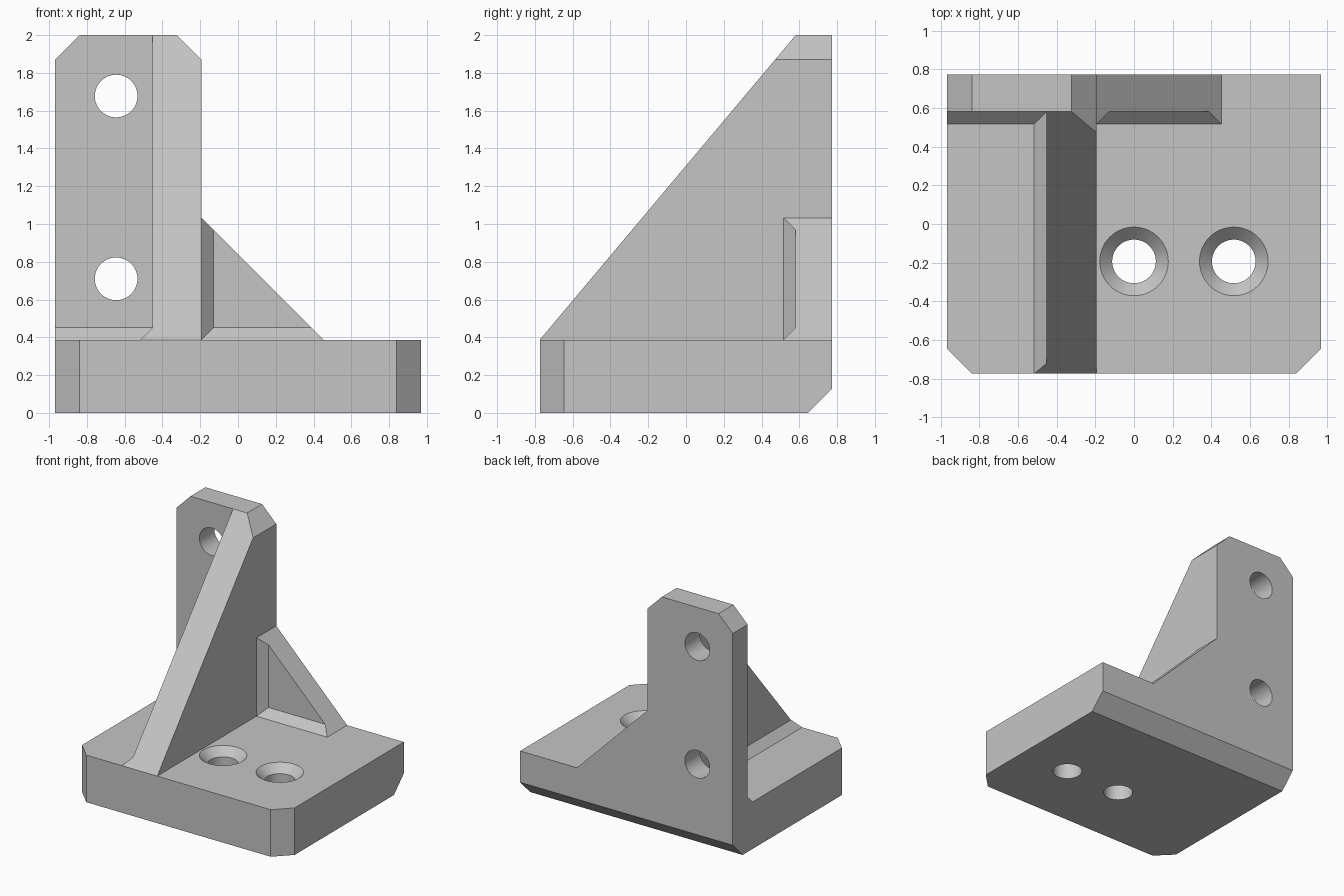
import bpy, bmesh, math
from mathutils import Vector

if "Cube" in bpy.data.objects:
    bpy.data.objects.remove(bpy.data.objects["Cube"])

U = 2 / 31          # design module: the bracket is 31 modules tall

grey = bpy.data.materials.new("light grey")
grey.use_nodes = True
grey.diffuse_color = (0.56, 0.56, 0.56, 1)
grey.node_tree.nodes["Principled BSDF"].inputs["Base Color"].default_value = grey.diffuse_color


def finish(name, bm):
    bmesh.ops.recalc_face_normals(bm, faces=bm.faces)
    bmesh.ops.scale(bm, vec=(U, U, U), verts=bm.verts)
    mesh = bpy.data.meshes.new(name)
    bm.to_mesh(mesh)
    bm.free()
    mesh.materials.append(grey)
    ob = bpy.data.objects.new(name, mesh)
    bpy.context.collection.objects.link(ob)
    return ob


def prism(name, axis, profile, start, end, clip=None):
    """Extrude a profile along an axis, then trim it by a (point, normal) plane."""
    place = {"x": lambda a, b: (start, a, b),
             "y": lambda a, b: (a, start, b),
             "z": lambda a, b: (a, b, start)}[axis]
    offset = Vector([(end - start) * (axis == k) for k in "xyz"])
    bm = bmesh.new()
    face = bm.faces.new([bm.verts.new(place(*p)) for p in profile])
    top = bmesh.ops.extrude_face_region(bm, geom=[face], use_keep_orig=True)["geom"]
    bmesh.ops.translate(bm, vec=offset, verts=[v for v in top if isinstance(v, bmesh.types.BMVert)])
    if clip:
        bmesh.ops.bisect_plane(bm, geom=bm.verts[:] + bm.edges[:] + bm.faces[:],
                               plane_co=clip[0], plane_no=clip[1], clear_outer=True, dist=1e-4)
        bmesh.ops.holes_fill(bm, edges=[e for e in bm.edges if e.is_boundary])
    return finish(name, bm)


def drill(name, axis, centre, rings, sides=64):
    """Turned cutter made from (radius, distance along axis) rings."""
    bm = bmesh.new()
    loops = []
    for r, h in rings:
        loop = []
        for i in range(sides):
            a = math.tau * i / sides
            u, v = centre[0] + r * math.cos(a), centre[1] + r * math.sin(a)
            loop.append(bm.verts.new((u, v, h) if axis == "z" else (u, h, v)))
        loops.append(loop)
    for low, high in zip(loops, loops[1:]):
        for i in range(sides):
            j = (i + 1) % sides
            bm.faces.new((low[i], low[j], high[j], high[i]))
    bm.faces.new(loops[0])
    bm.faces.new(loops[-1])
    return finish(name, bm)


def combine(target, tool, operation):
    mod = target.modifiers.new(tool.name, "BOOLEAN")
    mod.object, mod.operation, mod.solver = tool, operation, "EXACT"
    bpy.context.view_layer.update()
    result = bpy.data.meshes.new_from_object(
        target.evaluated_get(bpy.context.evaluated_depsgraph_get()))
    target.modifiers.clear()
    target.data = result
    bpy.data.objects.remove(tool)


# Base block: front corners and lower back edge are chamfered
bracket = prism("angle_bracket", "z",
                [(-15, 12), (-15, -10), (-13, -12), (13, -12), (15, -10), (15, 12)],
                0, 6, clip=((0, 12, 2), (0, 1, -1)))

# Back plate with clipped top corners and the low side gusset
plate = prism("back_plate", "y",
              [(-15, 5), (-15, 29), (-13, 31), (-5, 31), (-3, 29), (-3, 16), (7, 6), (7, 5)], 9, 12)

# Tall sloping rib, with the weld-like bevel at its left foot
rib = prism("rib", "y",
            [(-7, 31), (-7, 7), (-8, 6), (-8, 5), (-3, 5), (-3, 29), (-5, 31)],
            -12, 11, clip=((0, -12, 6), (0, -25, 21)))

# Bevels in the inner corners
foot = [(9, 7), (8, 6), (8, 5), (11, 5), (11, 7)]
gusset_slope = ((-3, 0, 16), (1, 0, 1))
left_bevel = prism("left_foot_bevel", "x", foot, -15, -5)
right_bevel = prism("right_foot_bevel", "x", foot, -5, 7, clip=gusset_slope)
upright_bevel = prism("upright_bevel", "z",
                      [(-2, 9), (-3, 8), (-5, 8), (-5, 11), (-2, 11)], 5, 16, clip=gusset_slope)

for part in (plate, rib, left_bevel, right_bevel, upright_bevel):
    combine(bracket, part, "UNION")

# Plain holes through the back plate, countersunk holes through the base
for z in (11, 26):
    combine(bracket, drill("plate_hole", "y", (-10, z), [(1.75, 7.5), (1.75, 13)]), "DIFFERENCE")
for x in (0, 8):
    combine(bracket, drill("base_hole", "z", (x, -3),
                           [(1.75, -1), (1.75, 5), (2.75, 6), (2.75, 6.5)]), "DIFFERENCE")

bpy.ops.object.select_all(action="DESELECT")
bracket.select_set(True)
bpy.context.view_layer.objects.active = bracket
bpy.ops.object.shade_smooth_by_angle(angle=math.radians(20))
